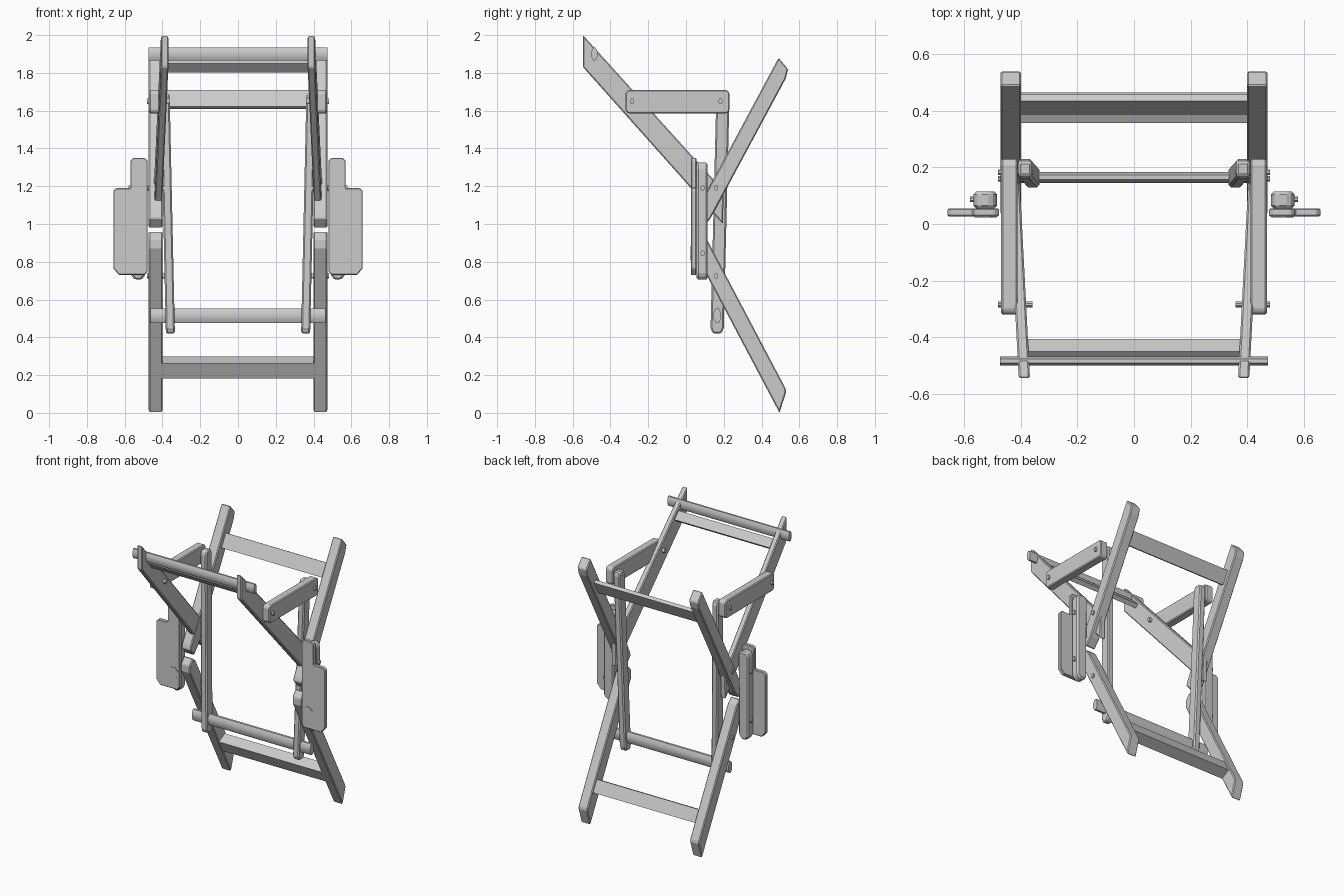
import bpy, bmesh, math
from mathutils import Vector

if "Cube" in bpy.data.objects:
    bpy.data.objects.remove(bpy.data.objects["Cube"])


def finish(name, bm, bevel=0.0):
    bmesh.ops.recalc_face_normals(bm, faces=bm.faces)
    me = bpy.data.meshes.new(name)
    bm.to_mesh(me)
    bm.free()
    ob = bpy.data.objects.new(name, me)
    bpy.context.collection.objects.link(ob)
    if bevel:
        m = ob.modifiers.new("bevel", 'BEVEL')
        m.width = bevel
        m.segments = 1
        m.limit_method = 'ANGLE'
    return ob


def prism(name, pts, lo, hi, plane="yz", bevel=0.006, side=1, shift=lambda y, z: 0):
    """Extrude a profile (yz along x, or xz along y), optionally leaning in x."""
    bm = bmesh.new()
    rings = []
    for d in (lo, hi):
        ring = []
        for a, b in pts:
            x, y, z = (d, a, b) if plane == "yz" else (a, d, b)
            ring.append(bm.verts.new((side * (x + shift(y, z)), y, z)))
        rings.append(ring)
    n = len(pts)
    bm.faces.new(rings[0])
    bm.faces.new(rings[1])
    for i in range(n):
        j = (i + 1) % n
        bm.faces.new((rings[0][i], rings[0][j], rings[1][j], rings[1][i]))
    return finish(name, bm, bevel)


def oval(cy, cz, ry, rz, n=8):
    return [(cy + ry * math.cos(2 * math.pi * (i + .5) / n),
             cz + rz * math.sin(2 * math.pi * (i + .5) / n)) for i in range(n)]


def tilted(cy, cz, direction, length, thick):
    d = Vector(direction).normalized()
    p = Vector((-d.y, d.x))
    c = Vector((cy, cz))
    return [tuple(c + d * length * s / 2 + p * thick * t / 2)
            for s, t in ((-1, -1), (1, -1), (1, 1), (-1, 1))]


for side, tag in ((1, "right"), (-1, "left")):
    # long rails of the folding frames
    prism("front_rail_" + tag, [(-.545, 2.0), (-.545, 1.83), (.195, 1.0), (.2, 1.175)],
          .369, .409, side=side, shift=lambda y, z: .052 * (y + .53))
    prism("rear_rail_" + tag,
          [(.49, 1.88), (.541, 1.82), (.528, 1.77), (.13, 1.03), (.085, .978), (.04, 1.03), (.05, 1.06)],
          .40, .473, side=side)
    prism("lower_leg_" + tag,
          [(.495, 0), (.53, .11), (.527, .13), (.105, .93), (.07, .962), (.035, .92), (.035, .87)],
          .40, .473, side=side)
    # upright of the inner frame, leaning slightly
    prism("upright_" + tag,
          [(.142, .42), (.188, .42), (.2, .45), (.23, 1.66), (.22, 1.69), (.172, 1.69), (.16, 1.66), (.13, .45)],
          .334, .382, bevel=.008, side=side, shift=lambda y, z: .022 * (z - .42))
    # armrest and its bolts
    prism("armrest_" + tag, [(-.32, 1.6), (-.305, 1.585), (.215, 1.585), (.23, 1.6),
                             (.23, 1.695), (.215, 1.71), (-.305, 1.71), (-.32, 1.695)],
          .412, .47, side=side)
    for y in (-.285, .183):
        prism("armrest_bolt_" + tag, oval(y, 1.65, .011, .016), .36, .482, bevel=0, side=side)
    # hinge pins
    for z in (1.19, .725):
        prism("hinge_pin_" + tag, oval(.16, z, .011, .016), .36, .482, bevel=0, side=side)
    # outer bracket: bar, stepped plate, disc and bolts
    prism("bracket_bar_" + tag, [(.49, .73), (.51, .705), (.545, .705), (.568, .73),
                                 (.568, 1.3), (.55, 1.325), (.505, 1.325), (.485, 1.3)],
          .055, .115, plane="xz", bevel=.01, side=side)
    prism("bracket_plate_" + tag,
          [(.478, .75), (.495, .73), (.63, .73), (.66, .765), (.66, 1.175), (.645, 1.19),
           (.57, 1.19), (.57, 1.335), (.555, 1.35), (.495, 1.35), (.478, 1.335)],
          .027, .055, plane="xz", bevel=.004, side=side)
    prism("bracket_disc_" + tag, oval(.526, .845, .042, .042), .023, .05,
          plane="xz", bevel=0, side=side)
    for z in (1.19, .845):
        prism("bracket_bolt_" + tag, oval(.088, z, .011, .016), .54, .58, bevel=0, side=side)

# round rods
for name, prof, w in (("top_rod", oval(-.485, 1.9, .017, .036), .475),
                      ("bottom_rod", oval(.165, .515, .021, .042), .463)):
    rod = prism(name, prof, -w, w, bevel=0)
    bpy.context.view_layer.objects.active = rod
    rod.select_set(True)
    bpy.ops.object.shade_smooth_by_angle(angle=math.radians(60))
    rod.select_set(False)

# flat cross slats
prism("front_slat", tilted(-.44, 1.835, (.67, -.745), .065, .03), -.385, .385, bevel=0)
prism("rear_slat", tilted(.423, 1.66, (.47, .88), .1, .026), -.41, .41, bevel=0)
prism("lower_slat", tilted(.412, .24, (.46, -.88), .09, .075), -.41, .41, bevel=0)
